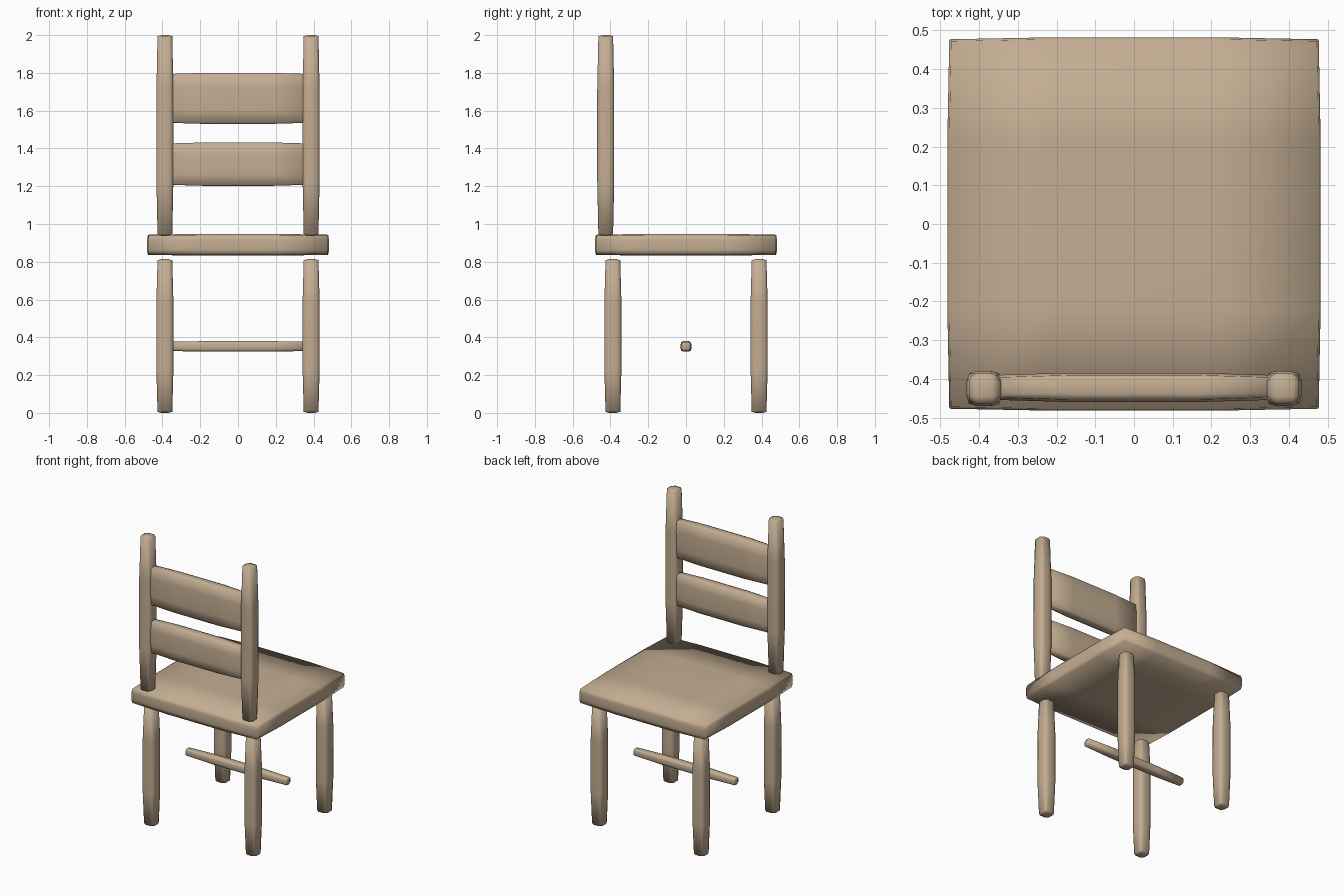
import bpy
import bmesh

cube = bpy.data.objects.get("Cube")
if cube:
    bpy.data.objects.remove(cube, do_unlink=True)

# One pale wood colour
wood = bpy.data.materials.new("pale_wood")
wood.use_nodes = True
colour = (0.55, 0.42, 0.29, 1)
wood.diffuse_color = colour
wood.node_tree.nodes["Principled BSDF"].inputs["Base Color"].default_value = colour


def soft_box(name, centre, size, ease=0.006, inner=0.45):
    """Box whose sides swell slightly, easing in at edges and corners."""
    bm = bmesh.new()
    bmesh.ops.create_cube(bm, size=2)
    bmesh.ops.subdivide_edges(bm, edges=bm.edges[:], cuts=2, use_grid_fill=True)
    for v in bm.verts:
        signs = [1 if c > 0 else -1 for c in v.co]
        outer = [abs(c) > 0.9 for c in v.co]
        for a in range(3):
            half = size[a] / 2
            if outer[a]:
                reach = half - ease * (sum(outer) - 1)
            else:
                reach = half * inner
            v.co[a] = signs[a] * reach
    for f in bm.faces:
        f.smooth = True
    bmesh.ops.recalc_face_normals(bm, faces=bm.faces[:])
    mesh = bpy.data.meshes.new(name)
    bm.to_mesh(mesh)
    bm.free()
    mesh.materials.append(wood)
    obj = bpy.data.objects.new(name, mesh)
    obj.location = centre
    bpy.context.collection.objects.link(obj)
    return obj


# Seat slab
soft_box("seat", (0, 0, 0.89), (0.964, 0.964, 0.116), 0.005)

# Legs and back posts on both sides
for side, x in (("left", 0.387), ("right", -0.387)):
    soft_box("front_leg_" + side, (x, -0.387, 0.407), (0.09, 0.09, 0.814))
    soft_box("rear_leg_" + side, (x, 0.387, 0.407), (0.09, 0.09, 0.814))
    soft_box("back_post_" + side, (x, -0.425, 1.47), (0.09, 0.09, 1.06))

# Back slats and the rung below the seat
soft_box("upper_slat", (0, -0.422, 1.665), (0.77, 0.075, 0.27))
soft_box("lower_slat", (0, -0.422, 1.317), (0.77, 0.075, 0.23))
soft_box("rung", (0, 0, 0.352), (0.77, 0.056, 0.056), 0.004)
